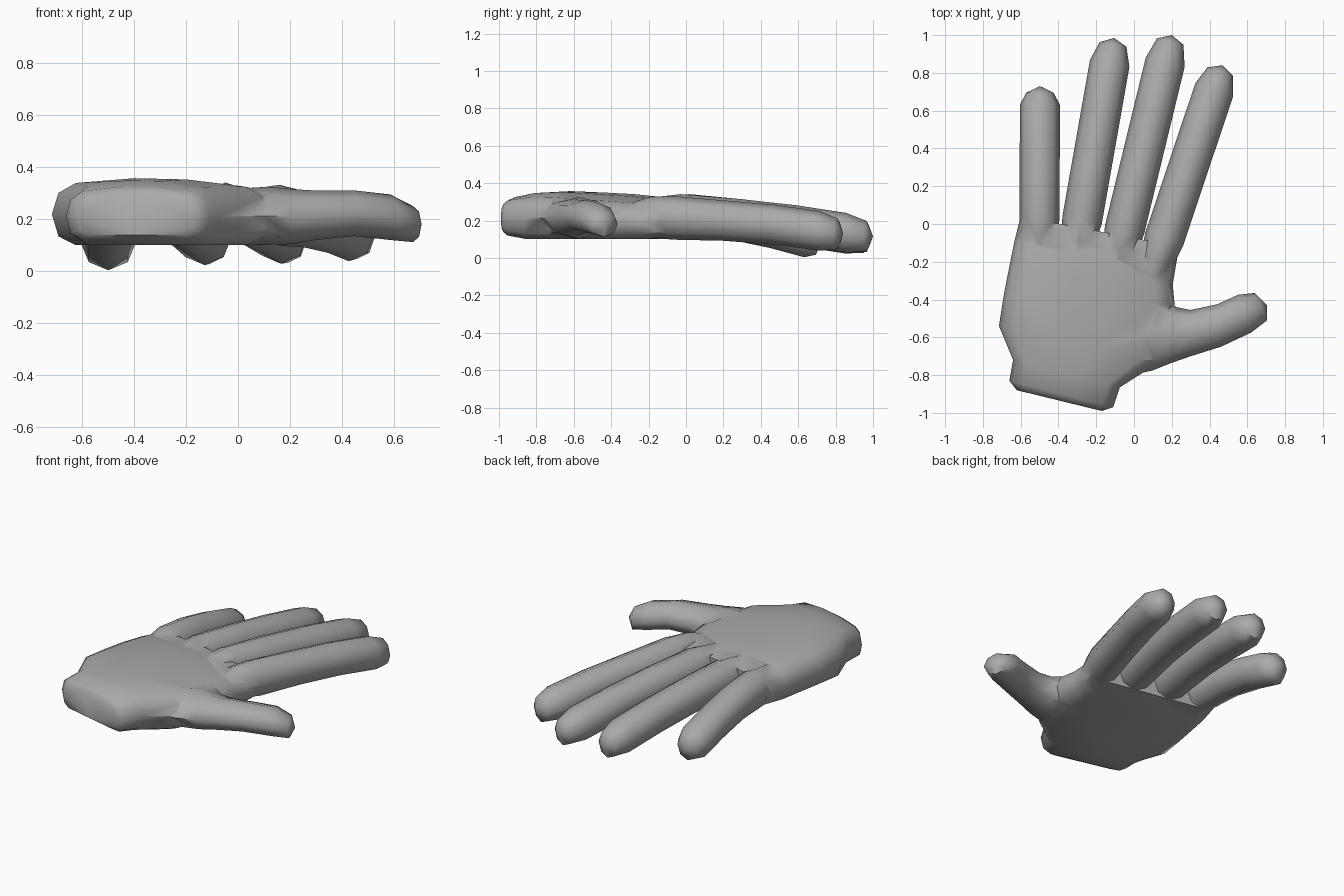
import bpy, bmesh, math
from mathutils import Vector

if "Cube" in bpy.data.objects:
    bpy.data.objects.remove(bpy.data.objects["Cube"])

skin = bpy.data.materials.new("plain_grey")
skin.diffuse_color = (0.40, 0.40, 0.40, 1)
skin.use_nodes = True
skin.node_tree.nodes["Principled BSDF"].inputs["Base Color"].default_value = skin.diffuse_color

# Cross-sections as (across, up) in the unit square
OCTAGON = [(0.5 - 0.5 * math.cos(k * math.pi / 4), 0.5 - 0.5 * math.sin(k * math.pi / 4))
           for k in range(8)]
SLAB = [(0, .45), (.03, .13), (.11, 0), (.5, 0), (.89, 0), (.97, .13), (1, .45),
        (.97, .76), (.89, .91), (.62, 1), (.38, 1), (.11, .91), (.03, .76)]


def loft(name, profile, sections, tip=None):
    """Sections: left x, y, right x, y, bottom z, top z left, top z right."""
    bm = bmesh.new()
    rings = []
    for lx, ly, rx, ry, lo, hl, hr in sections:
        rings.append([bm.verts.new((lx + (rx - lx) * u, ly + (ry - ly) * u,
                                    lo + (hl + (hr - hl) * u - lo) * v)) for u, v in profile])
    n = len(profile)
    for a, b in zip(rings, rings[1:]):
        for i in range(n):
            bm.faces.new((a[i], a[(i + 1) % n], b[(i + 1) % n], b[i]))
    bm.faces.new(rings[0])
    if tip:
        t = bm.verts.new(tip)
        for i in range(n):
            bm.faces.new((rings[-1][i], rings[-1][(i + 1) % n], t))
    else:
        bm.faces.new(rings[-1])
    bmesh.ops.recalc_face_normals(bm, faces=bm.faces)
    me = bpy.data.meshes.new(name)
    bm.to_mesh(me)
    bm.free()
    me.materials.append(skin)
    ob = bpy.data.objects.new(name, me)
    bpy.context.collection.objects.link(ob)
    return ob


def finger(name, base, end, heights, r=.106):
    """Straight in plan from base to end, drooping through the given centre heights."""
    base, end = Vector(base), Vector(end)
    d = (end - base).normalized()
    side = Vector((d.y, -d.x))
    length = (end - base).length
    #        distance along, half width, half height, centre height
    rows = [(-.24, .05, .07, .22), (-.12, .09, .105, .222), (0, r, .117, heights[0])]
    rows += [(length * f, r, h, z) for f, h, z in
             zip((.3, .6, .86), (.108, .107, .106), heights[1:4])]
    rows += [(length - .035, r * .68, r * .78, heights[4])]
    secs = []
    for s, w, h, z in rows:
        p = base + d * s
        a, b = p - side * w, p + side * w
        secs.append((a.x, a.y, b.x, b.y, z - h, z + h, z + h))
    return loft(name, OCTAGON, secs, (end.x, end.y, heights[4]))


# Palm and wrist
hand = loft("hand", SLAB, [
    (-.62, -.88, -.17, -.99, .14, .30, .30),
    (-.66, -.83, -.11, -.97, .12, .325, .325),
    (-.64, -.72, -.075, -.865, .10, .35, .345),
    (-.715, -.54, .12, -.74, .10, .365, .345),
    (-.69, -.38, .215, -.43, .10, .365, .32),
    (-.665, -.25, .205, -.32, .10, .36, .31),
    (-.635, -.10, .22, -.23, .10, .345, .30),
    (-.60, .04, .24, -.12, .115, .31, .28)])

# Four fingers and the thumb
parts = [
    finger("little_finger", (-.50, .03), (-.498, .73), (.222, .205, .16, .11, .10)),
    finger("ring_finger", (-.275, .02), (-.105, .985), (.224, .205, .17, .13, .11)),
    finger("middle_finger", (-.05, -.03), (.20, 1.0), (.224, .208, .175, .135, .115)),
    finger("index_finger", (.16, -.08), (.468, .84), (.215, .200, .178, .145, .13)),
    loft("thumb", OCTAGON, [
        (-.10, -.46, -.10, -.82, .12, .31, .31),
        (.13, -.37, .10, -.775, .10, .325, .325),
        (.225, -.44, .20, -.735, .105, .315, .315),
        (.30, -.455, .30, -.70, .12, .31, .31),
        (.44, -.425, .46, -.65, .135, .31, .31),
        (.55, -.375, .62, -.575, .12, .295, .295),
        (.64, -.365, .705, -.51, .112, .25, .25)], (.705, -.43, .18))]

# Fuse everything into one skin
for p in parts:
    m = hand.modifiers.new("join_" + p.name, 'BOOLEAN')
    m.operation, m.solver, m.object = 'UNION', 'EXACT', p
bpy.context.view_layer.update()
fused = bpy.data.meshes.new_from_object(hand.evaluated_get(bpy.context.evaluated_depsgraph_get()))
hand.modifiers.clear()
hand.data = fused
for p in parts:
    bpy.data.objects.remove(p)

# Soft shading with creases only at the webs and rims
bpy.context.view_layer.objects.active = hand
hand.select_set(True)
bpy.ops.object.shade_smooth_by_angle(angle=math.radians(60))
